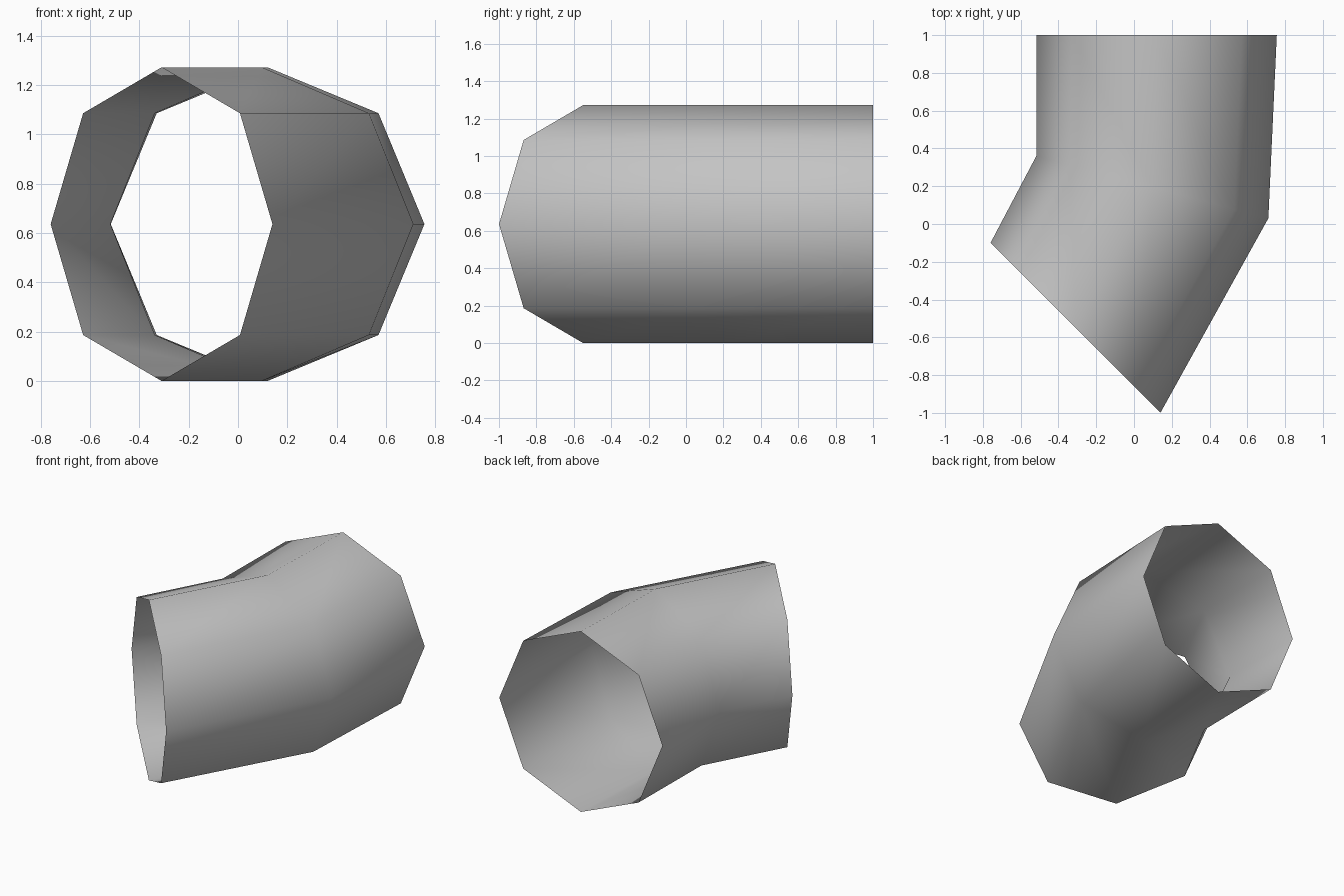
import bpy, bmesh
from math import radians, cos, sin, tau

if "Cube" in bpy.data.objects:
    bpy.data.objects.remove(bpy.data.objects["Cube"], do_unlink=True)

RADIUS, SIDES = 0.636, 8

grey = bpy.data.materials.new("plain grey")
colour = (0.55, 0.55, 0.55, 1)
grey.diffuse_color = colour
grey.use_nodes = True
grey.node_tree.nodes["Principled BSDF"].inputs["Base Color"].default_value = colour

# Stations along the pipe: centre x, centre y, turn about z
stations = [(-0.31, -0.55, -45), (0.097, 0.195, -15), (0.12, 1.0, 0)]


def add_ring(bm, x, y, turn):
    """Upright octagonal ring with a corner at the top."""
    a = radians(turn)
    ring = []
    for i in range(SIDES):
        t = tau * i / SIDES
        across = RADIUS * cos(t)
        ring.append(bm.verts.new((x + across * cos(a), y + across * sin(a),
                                  RADIUS + RADIUS * sin(t))))
    return ring


# Open bent pipe, a single thin skin
bm = bmesh.new()
rings = [add_ring(bm, *s) for s in stations]
for near, far in zip(rings, rings[1:]):
    for i in range(SIDES):
        j = (i + 1) % SIDES
        bm.faces.new((near[i], near[j], far[j], far[i])).smooth = True
bm.normal_update()
# Make the skin face outwards
if sum(f.normal.z * (f.calc_center_median().z - RADIUS) for f in bm.faces) < 0:
    bmesh.ops.reverse_faces(bm, faces=bm.faces[:])

mesh = bpy.data.meshes.new("bent_pipe")
bm.to_mesh(mesh)
bm.free()
mesh.materials.append(grey)
pipe = bpy.data.objects.new("bent_pipe", mesh)
bpy.context.collection.objects.link(pipe)
